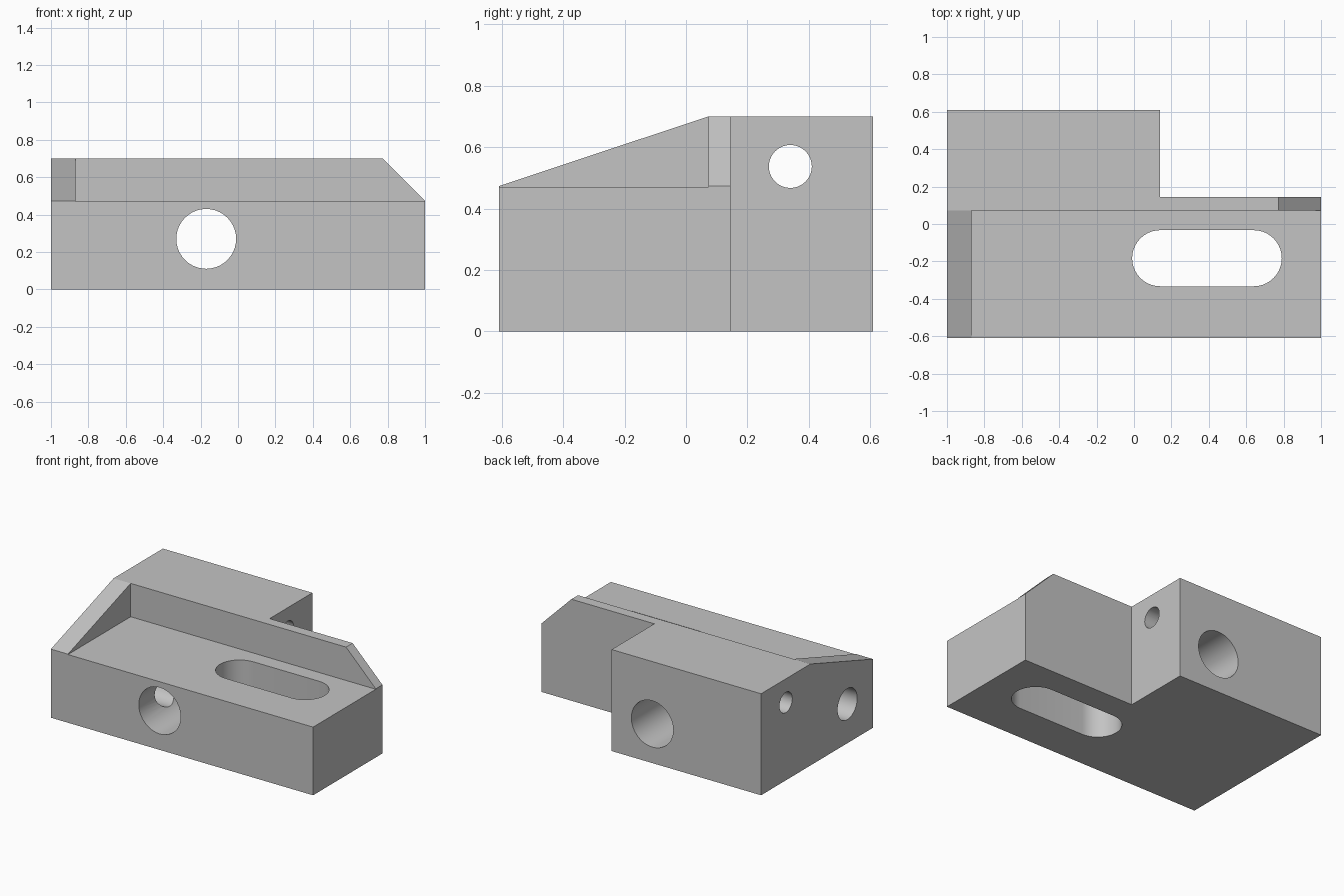
import bpy
import bmesh
from math import sin, cos, pi, radians
from mathutils import Vector

cube = bpy.data.objects.get("Cube")
if cube:
    bpy.data.objects.remove(cube, do_unlink=True)

metal = bpy.data.materials.new("machined grey")
metal.use_nodes = True
grey = (0.55, 0.55, 0.55, 1)
metal.diffuse_color = grey
metal.node_tree.nodes["Principled BSDF"].inputs["Base Color"].default_value = grey


def prism(name, profile, axis, start, end):
    """Extrude a 2D profile along x (profile y,z), y (x,z) or z (x,y)."""
    place = {
        "x": lambda a, b, d: Vector((d, a, b)),
        "y": lambda a, b, d: Vector((a, d, b)),
        "z": lambda a, b, d: Vector((a, b, d)),
    }[axis]
    bm = bmesh.new()
    face = bm.faces.new([bm.verts.new(place(a, b, start)) for a, b in profile])
    grown = bmesh.ops.extrude_face_region(bm, geom=[face])["geom"]
    moved = [v for v in grown if isinstance(v, bmesh.types.BMVert)]
    bmesh.ops.translate(bm, verts=moved, vec=place(0, 0, end - start))
    bmesh.ops.recalc_face_normals(bm, faces=bm.faces)
    mesh = bpy.data.meshes.new(name)
    bm.to_mesh(mesh)
    bm.free()
    mesh.materials.append(metal)
    obj = bpy.data.objects.new(name, mesh)
    bpy.context.collection.objects.link(obj)
    return obj


def arc(cx, cy, r, first, last, steps):
    angles = [first + (last - first) * i / steps for i in range(steps + 1)]
    return [(cx + r * cos(t), cy + r * sin(t)) for t in angles]


def circle(cx, cy, r, sides=40):
    return arc(cx, cy, r, 0, 2 * pi, sides)[:-1]


# L-shaped block at full height
body = prism("bracket_block",
             [(-1, -.61), (1, -.61), (1, .145), (.14, .145), (.14, .61), (-1, .61)],
             "z", 0, .70)

slot = arc(.64, -.183, .15, -pi / 2, pi / 2, 20) + arc(.14, -.183, .15, pi / 2, 3 * pi / 2, 20)

cutters = [
    # Stepped seat in front of the thin back wall
    prism("seat_cutter", [(-.87, -.8), (1.2, -.8), (1.2, .073), (-.87, .073)], "z", .47, 1),
    # Sloped top of the side rib
    prism("rib_slope_cutter", [(-.80, .41), (.073, .70), (.373, .80), (-.80, .80)],
          "x", -1.2, -.8),
    # Chamfered end of the back wall
    prism("wall_chamfer_cutter", [(.673, .80), (1.103, .37), (1.103, .80)], "y", .02, .3),
    # Holes and slot
    prism("main_bore_cutter", circle(-.17, .27, .16), "y", -.8, .8),
    prism("upper_pin_hole_cutter", circle(.34, .537, .07), "x", -1.2, .5),
    prism("side_hole_cutter", circle(-.33, .27, .107), "x", -1.2, -.17),
    prism("slot_cutter", slot, "z", -.2, .6),
]

bpy.ops.object.select_all(action="DESELECT")
bpy.context.view_layer.objects.active = body
body.select_set(True)
for cutter in cutters:
    cut = body.modifiers.new(cutter.name, "BOOLEAN")
    cut.operation = "DIFFERENCE"
    cut.solver = "EXACT"
    cut.object = cutter
    bpy.ops.object.modifier_apply(modifier=cut.name)
    bpy.data.objects.remove(cutter, do_unlink=True)

bpy.ops.object.shade_smooth_by_angle(angle=radians(15))
